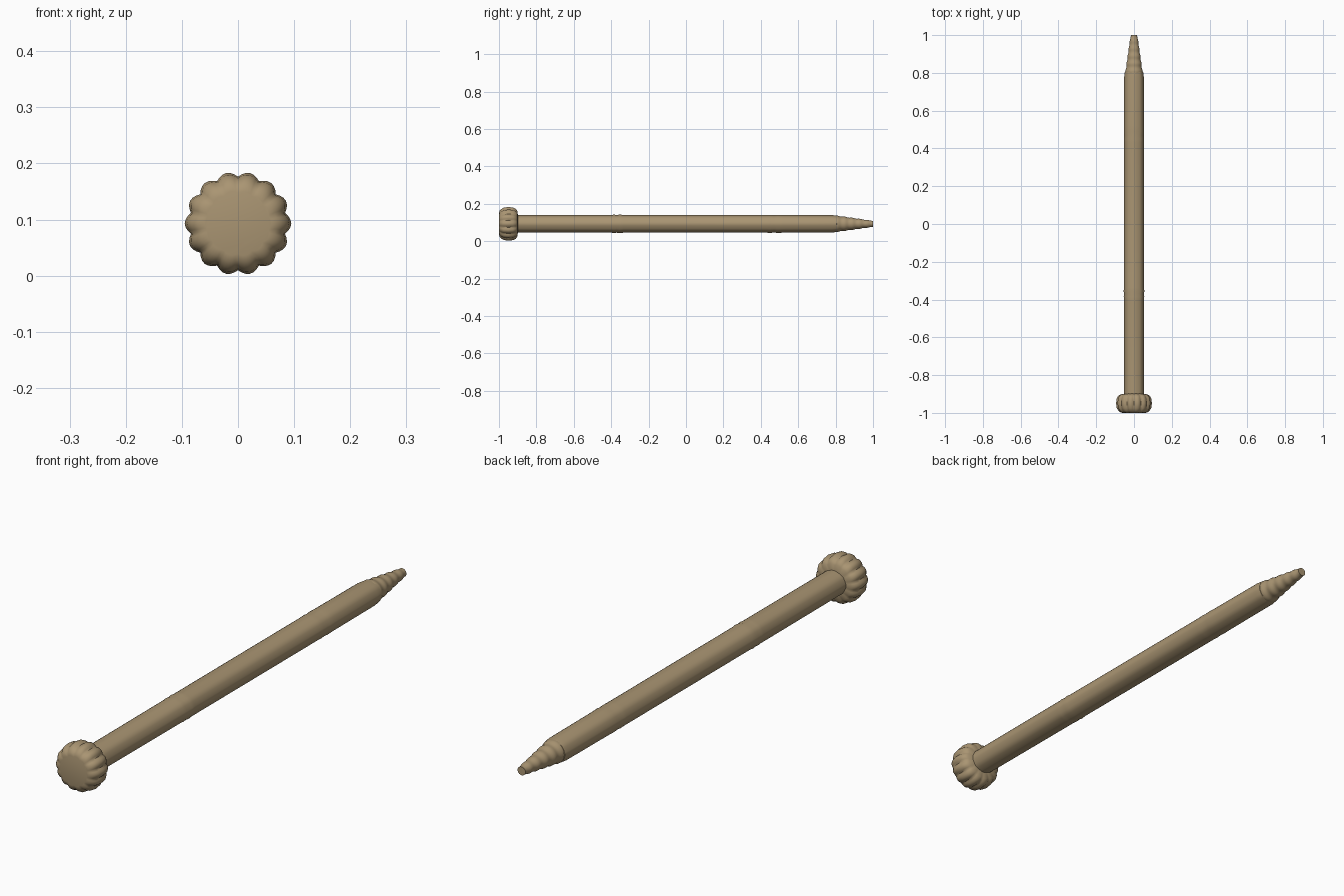
import bpy, bmesh
from math import sin, cos, pi, tau

cube = bpy.data.objects.get("Cube")
if cube:
    bpy.data.objects.remove(cube, do_unlink=True)

AXIS_Z = 0.093

wood = bpy.data.materials.new("tan wood")
wood.use_nodes = True
colour = (0.40, 0.30, 0.17, 1)
wood.diffuse_color = colour
wood.node_tree.nodes["Principled BSDF"].inputs["Base Color"].default_value = colour


def lathe(name, profile, sides, squash=1.0, shape=lambda a, y, r: r, angle=0.6):
    """Turn (y, radius) pairs around the long axis; shape adjusts the radius by angle."""
    bm = bmesh.new()
    rings = []
    for y, r in profile:
        ring = []
        for i in range(sides):
            a = tau * i / sides
            q = shape(a, y, r)
            ring.append(bm.verts.new((q * cos(a), y, AXIS_Z + squash * q * sin(a))))
        rings.append(ring)
    for lower, upper in zip(rings, rings[1:]):
        for i in range(sides):
            j = (i + 1) % sides
            bm.faces.new((lower[i], lower[j], upper[j], upper[i]))
    bm.faces.new(rings[0])
    bm.faces.new(rings[-1])
    bmesh.ops.recalc_face_normals(bm, faces=bm.faces)
    mesh = bpy.data.meshes.new(name)
    bm.to_mesh(mesh)
    bm.free()
    mesh.materials.append(wood)
    obj = bpy.data.objects.new(name, mesh)
    bpy.context.collection.objects.link(obj)
    bpy.ops.object.select_all(action="DESELECT")
    obj.select_set(True)
    bpy.context.view_layer.objects.active = obj
    bpy.ops.object.shade_smooth_by_angle(angle=angle)
    return obj


# Scalloped head: lobes fade out towards the flat front and the back
def lobes(a, y, r):
    bulge = max(0.0, 1 - ((y + 0.95) / 0.055) ** 2)
    return r - (0.003 + 0.006 * bulge) * (1 - abs(cos(7 * a)))


head_profile = [(-1.0, 0.06), (-0.997, 0.072), (-0.988, 0.083), (-0.975, 0.091),
                (-0.95, 0.095), (-0.925, 0.092), (-0.91, 0.084), (-0.902, 0.072),
                (-0.898, 0.045)]
lathe("scalloped_head", head_profile, 84, 0.97, lobes, 0.9)


# Shaft: softly faceted, slightly flattened, with a long flat scar near the tip
def facets(a, y, r):
    return r * (1 + 0.015 * cos(8 * a))


shaft_profile = [(-0.91, 0.051), (-0.4, 0.052), (-0.385, 0.0535), (-0.37, 0.052),
                 (-0.355, 0.054), (-0.335, 0.052), (0.43, 0.052), (0.45, 0.053),
                 (0.47, 0.0515), (0.49, 0.053), (0.52, 0.052), (0.78, 0.051),
                 (0.805, 0.048), (0.81, 0.038)]
lathe("shaft", shaft_profile, 32, 0.9, facets)

# Tapered tip with soft turned ridges
tip_profile = []
for k in range(33):
    t = k / 32
    r = 0.046 - 0.029 * t + 0.0018 * sin(5 * tau * t) * (1 - 0.4 * t)
    tip_profile.append((0.8 + 0.2 * t, r))
lathe("ridged_tip", tip_profile, 24, 0.95)
